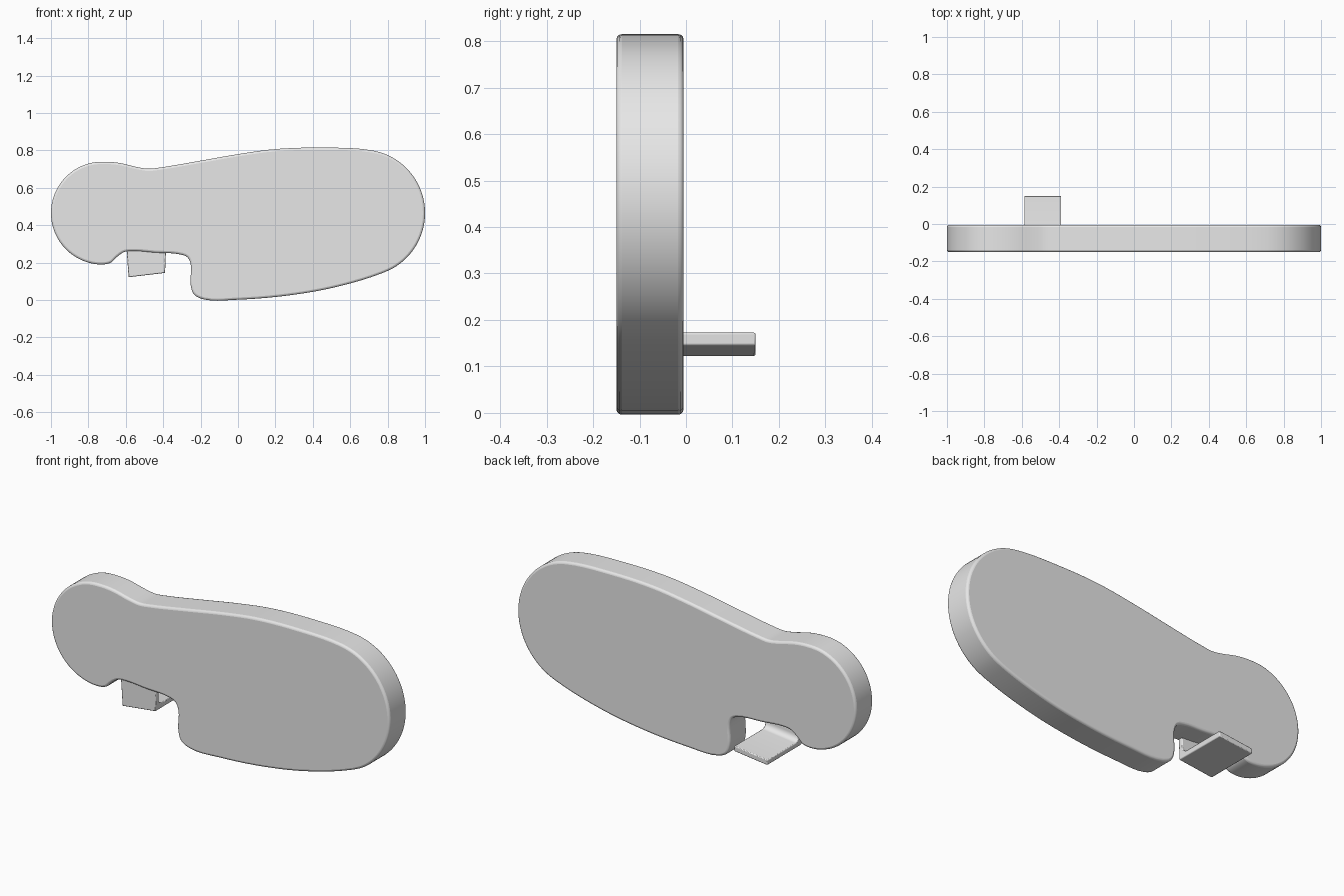
import bpy
import bmesh
from math import cos, sin, radians
from mathutils import Vector
from mathutils.geometry import interpolate_bezier

cube = bpy.data.objects.get("Cube")
if cube:
    bpy.data.objects.remove(cube, do_unlink=True)

grey = bpy.data.materials.new("light grey")
grey.use_nodes = True
colour = (0.8, 0.8, 0.8, 1)
grey.diffuse_color = colour
grey.node_tree.nodes["Principled BSDF"].inputs["Base Color"].default_value = colour


def arc(cx, cz, r, start, end, steps):
    """Points on a circle in the xz plane, angles in degrees."""
    angles = [radians(start + (end - start) * i / steps) for i in range(steps + 1)]
    return [(cx + r * cos(a), cz + r * sin(a)) for a in angles]


def smooth_loop(points, resolution):
    """Closed smooth curve through the points."""
    pts = [Vector((x, z, 0)) for x, z in points]
    n = len(pts)
    tangents = []
    for i, p in enumerate(pts):
        before = (p - pts[i - 1]).normalized()
        after = (pts[(i + 1) % n] - p).normalized()
        tangents.append((before + after).normalized())
    loop = []
    for i, p in enumerate(pts):
        j = (i + 1) % n
        reach = (pts[j] - p).length / 3
        curve = interpolate_bezier(p, p + tangents[i] * reach,
                                   pts[j] - tangents[j] * reach, pts[j], resolution + 1)
        loop += [(v.x, v.y) for v in curve[:-1]]
    return loop


def finish(name, bm, bevel, segments):
    """Turn a bmesh into a grey object with rounded edges."""
    bmesh.ops.recalc_face_normals(bm, faces=bm.faces)
    mesh = bpy.data.meshes.new(name)
    bm.to_mesh(mesh)
    bm.free()
    mesh.materials.append(grey)
    obj = bpy.data.objects.new(name, mesh)
    bpy.context.collection.objects.link(obj)
    mod = obj.modifiers.new("rounded edges", 'BEVEL')
    mod.width = bevel
    mod.segments = segments
    mod.limit_method = 'ANGLE'
    mod.angle_limit = radians(50)
    bpy.ops.object.select_all(action='DESELECT')
    obj.select_set(True)
    bpy.context.view_layer.objects.active = obj
    bpy.ops.object.shade_smooth_by_angle(angle=radians(35))
    return obj


# Body: rounded slab with a small round end, a notch below and a large round end
outline = arc(-0.725, 0.465, 0.275, 85, 268, 10)
outline += [(-0.68, 0.20), (-0.65, 0.228), (-0.61, 0.256), (-0.57, 0.262),
            (-0.44, 0.253), (-0.31, 0.244), (-0.27, 0.228), (-0.253, 0.19),
            (-0.253, 0.08), (-0.235, 0.03), (-0.18, 0.003), (0, 0.002),
            (0.25, 0.022), (0.5, 0.064)]
outline += arc(0.66, 0.465, 0.34, -72, 82, 10)
outline += [(0.45, 0.815), (0.2, 0.807), (0, 0.78), (-0.2, 0.745),
            (-0.42, 0.708), (-0.48, 0.702), (-0.54, 0.711), (-0.63, 0.732)]
bm = bmesh.new()
front = bm.faces.new([bm.verts.new((x, -0.15, z)) for x, z in smooth_loop(outline, 5)])
result = bmesh.ops.extrude_face_region(bm, geom=[front], use_keep_orig=True)
moved = [g for g in result["geom"] if isinstance(g, bmesh.types.BMVert)]
bmesh.ops.translate(bm, verts=moved, vec=(0, 0.145, 0))
finish("body", bm, 0.012, 3)

# Bracket: bent strip hanging in the notch, with a tab reaching to the back
# Profile as (y, height), running along the sloping bottom edge
profile = [(-0.14, 0), (0.15, 0), (0.15, 0.028), (-0.085, 0.028)]
profile += arc(-0.085, 0.058, 0.03, 255, 180, 4)
profile += [(-0.115, 0.15), (-0.14, 0.15)]
bm = bmesh.new()
sides = []
for x, bottom, flare in ((-0.585, 0.122, -0.07), (-0.39, 0.145, 0.04)):
    sides.append([bm.verts.new((x + flare * h, y, bottom + h)) for y, h in profile])
bm.faces.new(sides[0])
bm.faces.new(sides[1][::-1])
for i in range(len(profile)):
    bm.faces.new((sides[0][i - 1], sides[0][i], sides[1][i], sides[1][i - 1]))
finish("bracket_tab", bm, 0.004, 2)
